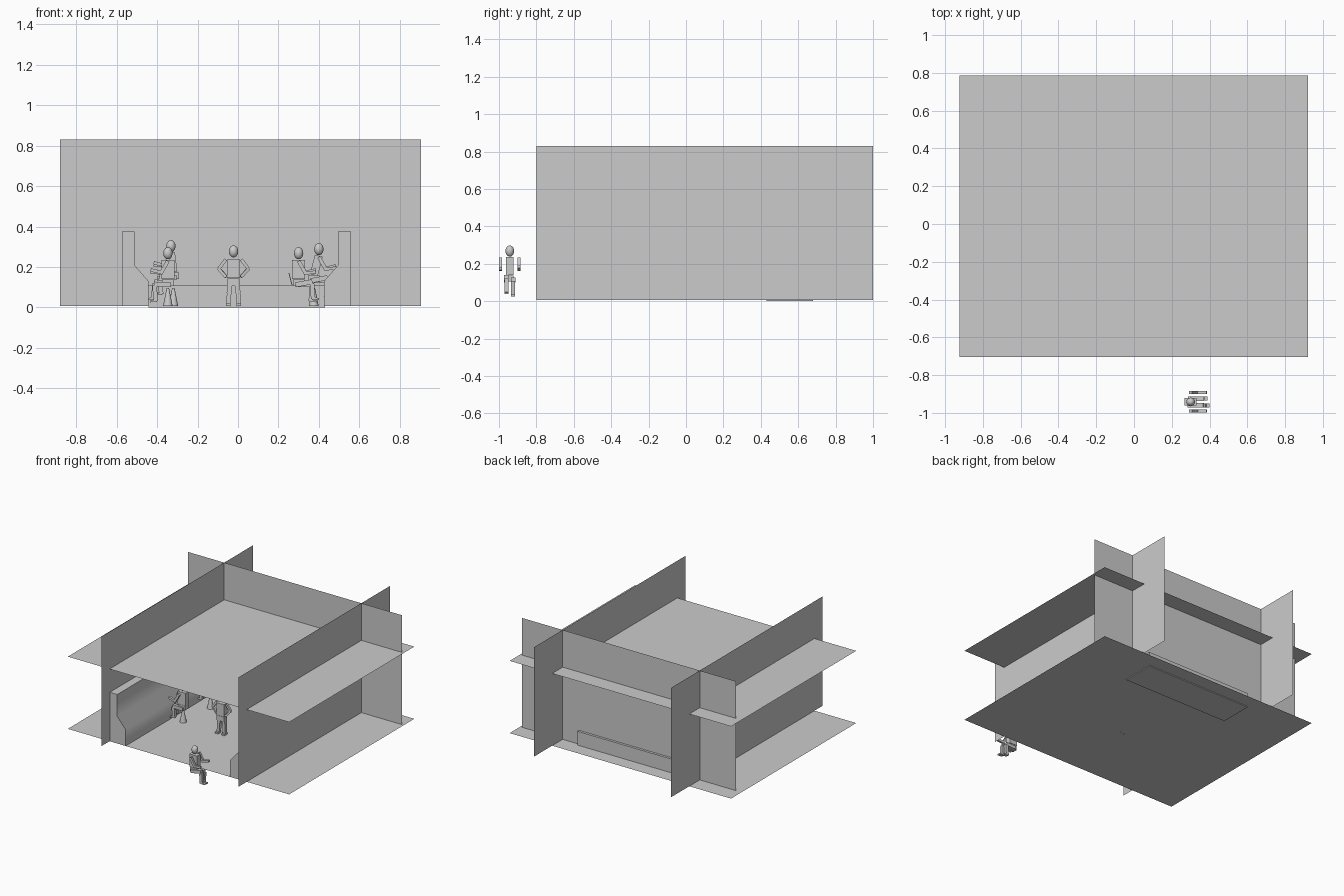
import bpy, bmesh, math
from mathutils import Vector, Matrix

if "Cube" in bpy.data.objects:
    bpy.data.objects.remove(bpy.data.objects["Cube"])

def finish(name, bm, angle=None):
    bmesh.ops.recalc_face_normals(bm, faces=bm.faces)
    me = bpy.data.meshes.new(name)
    bm.to_mesh(me)
    bm.free()
    ob = bpy.data.objects.new(name, me)
    bpy.context.collection.objects.link(ob)
    if angle:
        bpy.ops.object.select_all(action='DESELECT')
        ob.select_set(True)
        bpy.context.view_layer.objects.active = ob
        bpy.ops.object.shade_smooth_by_angle(angle=math.radians(angle))
    return ob

def sheet(name, pts):
    bm = bmesh.new()
    bm.faces.new([bm.verts.new(p) for p in pts])
    return finish(name, bm)

def add_box(bm, lo, hi):
    lo, hi = Vector(lo), Vector(hi)
    m = Matrix.Translation((lo + hi) / 2) @ Matrix.Diagonal((*(hi - lo), 1))
    bmesh.ops.create_cube(bm, size=1, matrix=m)

def limb(bm, a, b, depth, width):
    # box running from a to b, width measured sideways
    a, b = Vector(a), Vector(b)
    d = b - a
    m = (Matrix.Translation((a + b) / 2) @ d.to_track_quat('Z', 'Y').to_matrix().to_4x4()
         @ Matrix.Diagonal((width, depth, d.length, 1)))
    bmesh.ops.create_cube(bm, size=1, matrix=m)

def head(bm, c):
    m = Matrix.Translation(c) @ Matrix.Diagonal((0.023, 0.023, 0.030, 1))
    bmesh.ops.create_uvsphere(bm, u_segments=16, v_segments=10, radius=1, matrix=m)

def place(name, bm, loc, turn):
    ob = finish(name, bm, 35)
    ob.location = loc
    ob.rotation_euler = (0, 0, turn)

# Room shell: thin crossing sheets
F, C, H = 0.006, 0.55, 0.83
for name, z in (("floor", F), ("ceiling", C)):
    sheet(name, [(-.925, -.705, z), (.92, -.705, z), (.92, .785, z), (-.925, .785, z)])
for name, x in (("left_wall", -.577), ("right_wall", .566)):
    sheet(name, [(x, -.8, F), (x, 1, F), (x, 1, H), (x, -.8, H)])
sheet("back_wall", [(-.88, .66, F), (.906, .66, F), (.906, .66, H), (-.88, .66, H)])

# Low platform at the back, poking slightly through wall and floor
bm = bmesh.new()
add_box(bm, (-.444, .43, 0), (.43, .678, .11))
finish("back_platform", bm)

# Side benches with sloped backs
profile = [(0, F), (0, .375), (.062, .375), (.062, .21), (.132, .13), (.132, F)]
for name, x0, s in (("left_bench", -.575, 1), ("right_bench", .558, -1)):
    bm = bmesh.new()
    f = bm.faces.new([bm.verts.new((x0 + s * x, -.705, z)) for x, z in profile])
    r = bmesh.ops.extrude_face_region(bm, geom=[f])
    bmesh.ops.translate(bm, verts=[v for v in r['geom'] if isinstance(v, bmesh.types.BMVert)],
                        vec=(0, 1.36, 0))
    finish(name, bm, 50)

# Seated figures, facing local +x
def seated(name, loc, turn, lean=0.0):
    bm = bmesh.new()
    head(bm, (lean, 0, .268))
    limb(bm, (0, 0, .14), (lean, 0, .235), .04, .064)
    limb(bm, (0, 0, .105), (0, 0, .138), .038, .058)
    for s, lift in ((1, 0), (-1, .012)):
        y = s * .018
        limb(bm, (-.015, y, .112), (.068, y, .115 + lift), .024, .024)
        limb(bm, (.066, y, .108 + lift), (.06 + lift, y, .03 + lift), .022, .022)
        limb(bm, (.055 + lift, y, .032 + lift), (.088 + lift, y, .03 + lift), .01, .022)
        y = s * .049
        limb(bm, (lean, y, .23), (lean + .032, y, .172), .018, .016)
        limb(bm, (lean + .025, y, .17), (lean + .085, y, .186 - lift), .016, .016)
    place(name, bm, loc, turn)

seats = [("left_front", -.347, -.157, 0, math.pi, 0), ("left_back", -.32, .13, .035, math.pi, .012),
         ("right_back", .375, .13, .02, 0, .025), ("outer", .3, -.942, 0, 0, 0)]
for name, x, y, z, turn, lean in seats:
    seated(name + "_seated_figure", (x, y, z), turn, lean)
    # Cone stool under each indoor figure
    if name != "outer":
        bm = bmesh.new()
        bmesh.ops.create_cone(bm, cap_ends=True, segments=16, radius1=.024, radius2=.006,
                              depth=.09, matrix=Matrix.Translation((x, y, F + .045)))
        finish(name + "_stool", bm, 40)

# Standing figure with hands on hips
bm = bmesh.new()
head(bm, (0, 0, .277))
add_box(bm, (-.02, -.032, .145), (.02, .032, .237))
add_box(bm, (-.019, -.03, .105), (.019, .03, .143))
for s in (1, -1):
    limb(bm, (0, s * .018, .13), (0, s * .022, .07), .024, .026)
    limb(bm, (0, s * .022, .07), (0, s * .026, F), .022, .022)
    limb(bm, (-.01, s * .026, .012), (.026, s * .026, .012), .012, .024)
    limb(bm, (0, s * .038, .237), (0, s * .074, .19), .016, .016)
    limb(bm, (0, s * .074, .192), (.008, s * .036, .15), .015, .015)
place("standing_figure", bm, (-.022, -.16, 0), -math.pi / 2)

# Open laptop on the platform
bm = bmesh.new()
add_box(bm, (.265, .45, .11), (.31, .51, .115))
limb(bm, (.266, .48, .114), (.252, .48, .17), .004, .06)
finish("laptop", bm)
